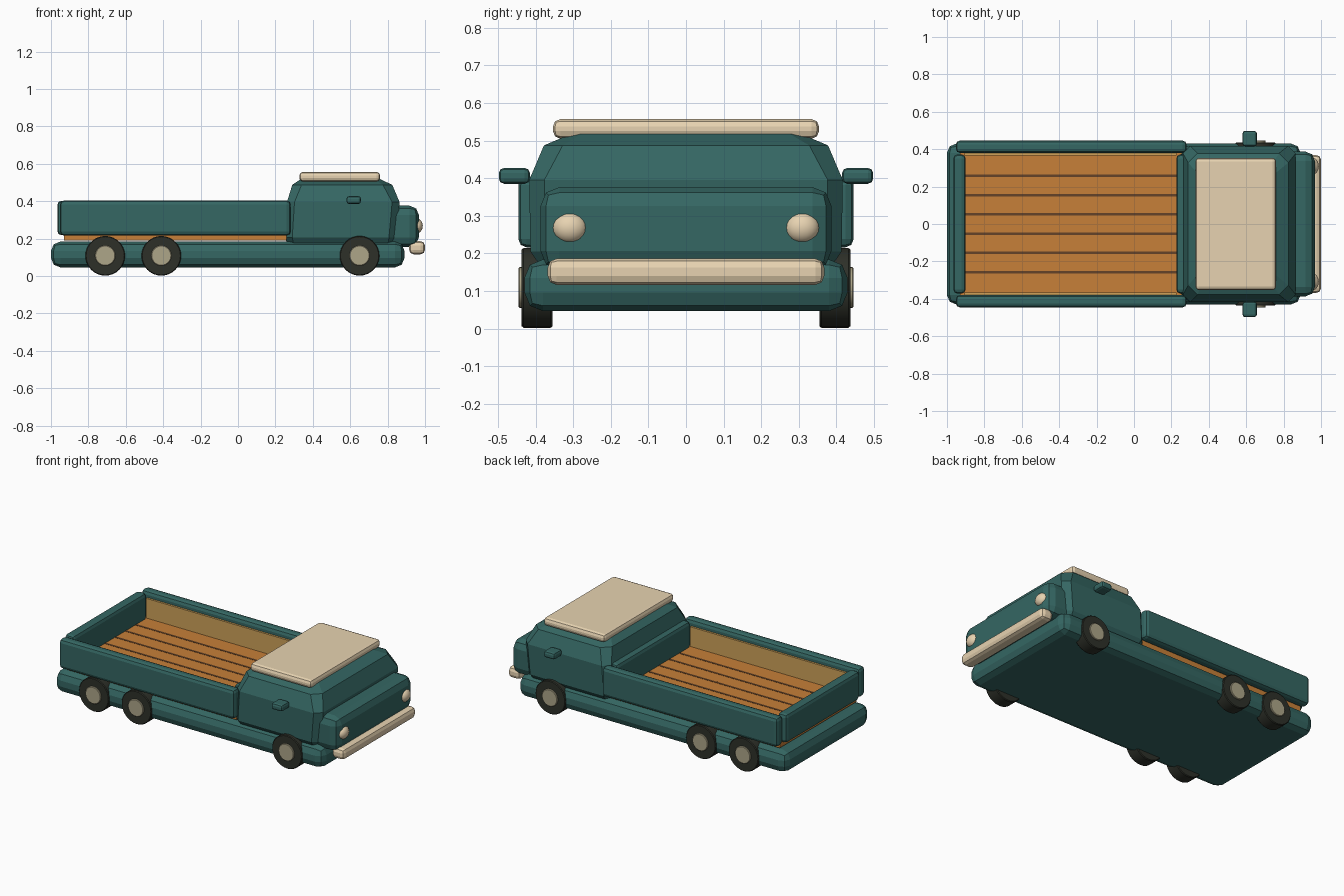
import bpy, bmesh, math

if "Cube" in bpy.data.objects:
    bpy.data.objects.remove(bpy.data.objects["Cube"])


def mat(name, rgb):
    m = bpy.data.materials.new(name)
    m.diffuse_color = (*rgb, 1)
    m.use_nodes = True
    m.node_tree.nodes["Principled BSDF"].inputs["Base Color"].default_value = m.diffuse_color
    return m


GREEN = mat("teal paint", (0.035, 0.135, 0.125))
CREAM = mat("cream trim", (0.80, 0.65, 0.44))
WOOD = mat("orange wood", (0.57, 0.215, 0.04))
SEAM = mat("dark wood seam", (0.13, 0.055, 0.02))
LINER = mat("tan wood", (0.62, 0.36, 0.10))
RUBBER = mat("black rubber", (0.027, 0.03, 0.022))
HUB = mat("khaki hub", (0.42, 0.38, 0.25))


def finish(name, bm, material):
    bmesh.ops.recalc_face_normals(bm, faces=bm.faces[:])
    me = bpy.data.meshes.new(name)
    bm.to_mesh(me)
    bm.free()
    me.materials.append(material)
    ob = bpy.data.objects.new(name, me)
    bpy.context.collection.objects.link(ob)
    return ob


def box(name, x, y, z, material, bevel=0.0, segments=2):
    """Box from (min, max) ranges with rounded edges."""
    bm = bmesh.new()
    bmesh.ops.create_cube(bm, size=1)
    for v in bm.verts:
        v.co = [r[0] if c < 0 else r[1] for c, r in zip(v.co, (x, y, z))]
    if bevel:
        bmesh.ops.bevel(bm, geom=bm.edges[:], offset=bevel, segments=segments,
                        profile=0.5, affect='EDGES', clamp_overlap=True)
    return finish(name, bm, material)


def loft(name, rings, material):
    """Body from stacked chamfered rectangles: z, x min, x max, half width, chamfer."""
    bm = bmesh.new()
    loops = []
    for z, a, b, h, c in rings:
        pts = [(a + c, -h), (b - c, -h), (b, -h + c), (b, h - c),
               (b - c, h), (a + c, h), (a, h - c), (a, -h + c)]
        loops.append([bm.verts.new((px, py, z)) for px, py in pts])
    for lo, hi in zip(loops, loops[1:]):
        for i in range(8):
            j = (i + 1) % 8
            bm.faces.new((lo[i], lo[j], hi[j], hi[i]))
    bm.faces.new(loops[0])
    bm.faces.new(loops[-1])
    return finish(name, bm, material)


def lathe_y(name, cx, cz, side, profile, material, n=32):
    """Wheel part turned around a sideways axle; profile is (y, radius)."""
    bm = bmesh.new()
    loops = [[bm.verts.new((cx + r * math.cos(math.tau * i / n), side * y,
                            cz + r * math.sin(math.tau * i / n))) for i in range(n)]
             for y, r in profile]
    for lo, hi in zip(loops, loops[1:]):
        for i in range(n):
            j = (i + 1) % n
            bm.faces.new((lo[i], lo[j], hi[j], hi[i]))
    bm.faces.new(loops[0])
    bm.faces.new(loops[-1])
    smooth(finish(name, bm, material))


def smooth(ob):
    bpy.ops.object.select_all(action='DESELECT')
    ob.select_set(True)
    bpy.context.view_layer.objects.active = ob
    bpy.ops.object.shade_smooth_by_angle(angle=math.radians(35))


# Chassis slab
box("chassis", (-1.0, 0.89), (-0.43, 0.43), (0.046, 0.184), GREEN, 0.05)

# Cab, hood and roof plate
loft("cab", [(0.163, 0.27, 0.83, 0.385, 0.03), (0.205, 0.25, 0.847, 0.414, 0.04),
             (0.395, 0.262, 0.864, 0.417, 0.04), (0.487, 0.29, 0.825, 0.378, 0.05),
             (0.518, 0.335, 0.76, 0.305, 0.03)], GREEN)
box("hood", (0.76, 0.967), (-0.387, 0.387), (0.156, 0.376), GREEN, 0.05)
box("roof_plate", (0.328, 0.76), (-0.354, 0.354), (0.505, 0.557), CREAM, 0.02)

# Front bumper
box("bumper", (0.915, 1.0), (-0.368, 0.368), (0.116, 0.186), CREAM, 0.024)

# Load bed floor with plank seams
box("bed_floor", (-0.93, 0.26), (-0.385, 0.385), (0.19, 0.24), WOOD)
for i in range(6):
    y = (i - 2.5) * 0.103
    box("plank_seam", (-0.905, 0.24), (y - 0.007, y + 0.007), (0.238, 0.2415), SEAM)

# Tailgate and headboard
box("tailgate", (-0.966, -0.9), (-0.372, 0.372), (0.218, 0.402), GREEN, 0.022)
box("headboard", (0.226, 0.285), (-0.372, 0.372), (0.218, 0.402), GREEN, 0.022)

for s, label in ((-1, "right"), (1, "left")):
    def span(a, b):
        return tuple(sorted((s * a, s * b)))

    # Side walls with wooden liners
    box(label + "_side_wall", (-0.952, 0.282), span(0.38, 0.446), (0.216, 0.404), GREEN, 0.022)
    box(label + "_wall_liner", (-0.905, 0.228), span(0.367, 0.385), (0.235, 0.365), LINER)

    # Mirrors
    box(label + "_mirror", (0.58, 0.657), span(0.415, 0.498), (0.385, 0.427), GREEN, 0.014)

    # Headlights
    bm = bmesh.new()
    bmesh.ops.create_uvsphere(bm, u_segments=20, v_segments=12, radius=1)
    for v in bm.verts:
        v.co = (0.953 + 0.035 * v.co.x, s * 0.309 + 0.046 * v.co.y, 0.268 + 0.041 * v.co.z)
    smooth(finish(label + "_headlight", bm, CREAM))

    # Wheels
    for x in (-0.71, -0.41, 0.65):
        lathe_y(label + "_tyre", x, 0.108, s,
                [(0.355, 0.102), (0.36, 0.106), (0.432, 0.106), (0.437, 0.102)], RUBBER)
        lathe_y(label + "_hub", x, 0.109, s,
                [(0.42, 0.054), (0.443, 0.054), (0.446, 0.051)], HUB)
